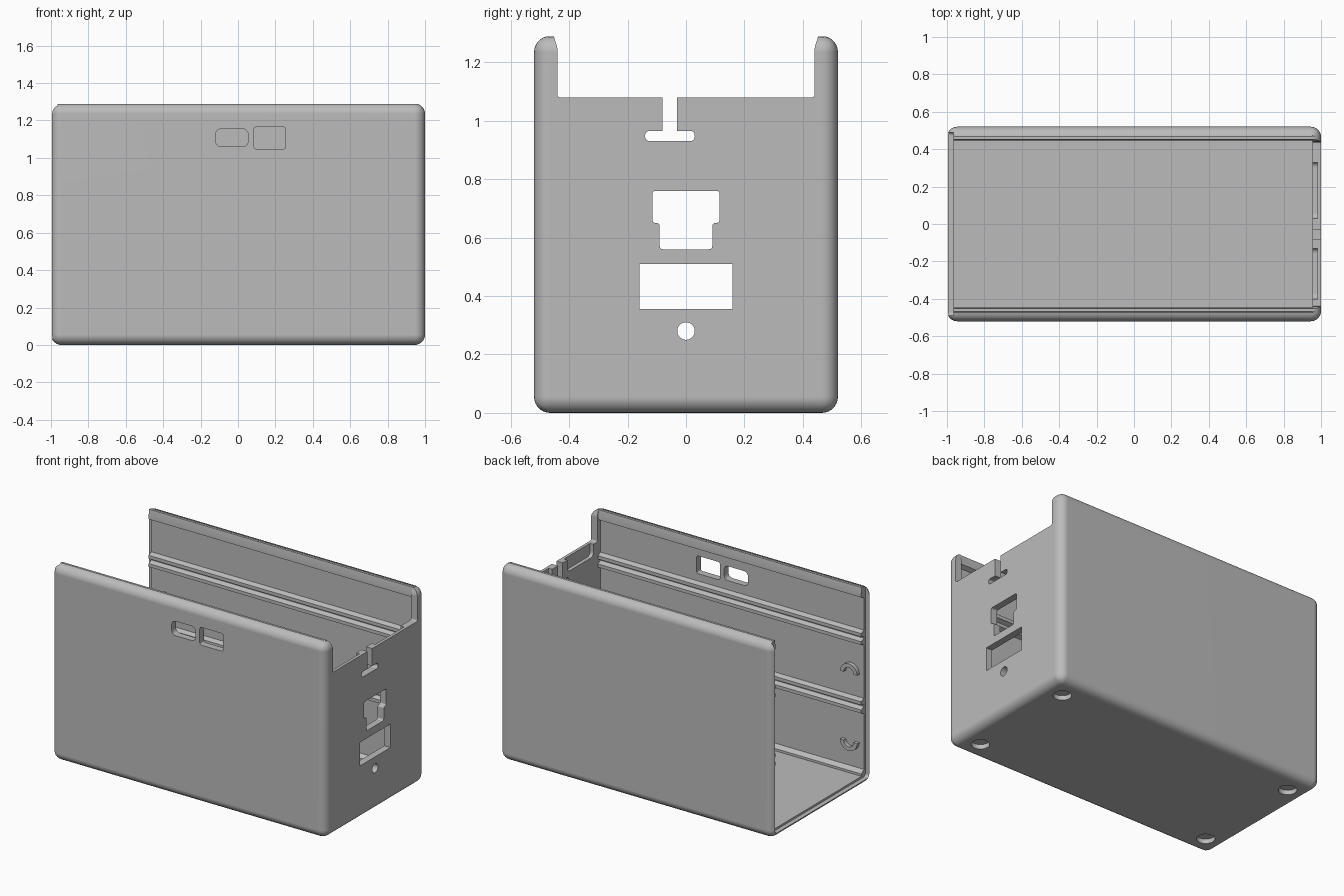
import bpy, bmesh, math
from mathutils import Vector

if "Cube" in bpy.data.objects:
    bpy.data.objects.remove(bpy.data.objects["Cube"], do_unlink=True)

grey = bpy.data.materials.new("matte_grey")
grey.use_nodes = True
grey.diffuse_color = (0.5, 0.5, 0.5, 1)
grey.node_tree.nodes["Principled BSDF"].inputs["Base Color"].default_value = (0.5, 0.5, 0.5, 1)

HALF_Y, TOP, WALL = 0.52, 1.29, 0.045
INNER_Y, INNER_X, END = HALF_Y - WALL, 1 - WALL, -0.965


def make_object(name, bm):
    bmesh.ops.recalc_face_normals(bm, faces=bm.faces)
    mesh = bpy.data.meshes.new(name)
    bm.to_mesh(mesh)
    bm.free()
    mesh.materials.append(grey)
    obj = bpy.data.objects.new(name, mesh)
    bpy.context.collection.objects.link(obj)
    return obj


def prism(name, points, axis, lo, hi):
    """Extrude a 2D outline along an axis."""
    def place(p, t):
        return {"x": (t, p[0], p[1]), "y": (p[0], t, p[1]), "z": (p[0], p[1], t)}[axis]
    bm = bmesh.new()
    a = [bm.verts.new(place(p, lo)) for p in points]
    b = [bm.verts.new(place(p, hi)) for p in points]
    bm.faces.new(a)
    bm.faces.new(b)
    for i in range(len(a)):
        j = (i + 1) % len(a)
        bm.faces.new((a[i], a[j], b[j], b[i]))
    return make_object(name, bm)


def rect(u0, u1, v0, v1):
    return [(u0, v0), (u1, v0), (u1, v1), (u0, v1)]


def rounded(points, r, steps=5):
    """Round every corner of an outline."""
    pts, out = [Vector(p) for p in points], []
    for i, p in enumerate(pts):
        a = p + (pts[i - 1] - p).normalized() * r
        b = p + (pts[(i + 1) % len(pts)] - p).normalized() * r
        for k in range(steps + 1):
            t = k / steps
            out.append(a * (1 - t) ** 2 + p * 2 * t * (1 - t) + b * t * t)
    return out


def circle(u, v, r, n=32):
    return [(u + r * math.cos(2 * math.pi * i / n), v + r * math.sin(2 * math.pi * i / n))
            for i in range(n)]


def cut(obj, cutter):
    cutter.hide_render = True
    mod = obj.modifiers.new("cut", "BOOLEAN")
    mod.operation, mod.solver, mod.object = "DIFFERENCE", "EXACT", cutter
    bpy.context.view_layer.objects.active = obj
    bpy.ops.object.modifier_apply(modifier=mod.name)
    bpy.data.objects.remove(cutter, do_unlink=True)


# Outer shell with soft edges
bm = bmesh.new()
bmesh.ops.create_cube(bm, size=1)
for v in bm.verts:
    v.co = (v.co.x * 2, v.co.y * 2 * HALF_Y, (v.co.z + 0.5) * TOP)
bmesh.ops.bevel(bm, geom=bm.edges[:], offset=0.055, segments=7, profile=0.5, affect="EDGES")
shell = make_object("case_shell", bm)

# Cavity, open at the top and one end, with a rebate for the end panel
cut(shell, prism("cavity", rect(-INNER_Y, INNER_Y, WALL, 1.5), "x", -1.2, INNER_X))
cut(shell, prism("rebate", rounded(rect(-0.49, 0.49, 0.032, 1.5), 0.02), "x", -1.2, END))

# Lowered end wall between two upright corner tabs
lowered = [(-0.44, 1.08), (0.44, 1.08), (0.44, 1.25), (0.453, 1.29),
           (0.453, 1.5), (-0.453, 1.5), (-0.453, 1.29), (-0.44, 1.25)]
cut(shell, prism("end_wall_opening", rounded(lowered, 0.01), "x", 0.9, 1.2))

# Shallow pockets behind the upper edge of the end wall
for y0, y1 in ((-0.4, -0.13), (0.03, 0.33)):
    cut(shell, prism("latch_pocket", rounded(rect(y0, y1, 1.0, 1.3), 0.03), "x", 0.9, 0.98))

# Connector openings in the end wall
socket = [(-0.09, 0.56), (0.09, 0.56), (0.09, 0.65), (0.115, 0.65),
          (0.115, 0.76), (-0.115, 0.76), (-0.115, 0.65), (-0.09, 0.65)]
end_holes = [
    rounded(rect(-0.14, 0.03, 0.93, 0.965), 0.017),
    rounded(rect(-0.08, -0.03, 0.945, 1.3), 0.005),
    rounded(socket, 0.012),
    rect(-0.16, 0.16, 0.355, 0.51),
    circle(0, 0.28, 0.03),
]
for outline in end_holes:
    cut(shell, prism("end_hole", outline, "x", 0.8, 1.2))

# Two small windows in the front wall
for outline in (rounded(rect(-0.12, 0.055, 1.06, 1.155), 0.035),
                rounded(rect(0.085, 0.255, 1.048, 1.165), 0.015)):
    cut(shell, prism("front_window", outline, "y", -0.7, -0.3))

# Foot recesses underneath
for x in (-0.865, 0.865):
    for y in (-0.375, 0.375):
        cut(shell, prism("foot_recess", circle(x, y, 0.055), "z", -0.1, 0.03))

parts = [shell]

# Inner rails: lid lip, two slotted board guides and floor strip on each wall
RIB = 0.447


def rib_outline(z):
    return [(0.48, z - 0.025), (RIB, z - 0.012), (RIB, z + 0.01), (0.48, z + 0.025)]


lip = [(0.48, 1.21), (RIB, 1.225), (RIB, 1.25), (0.453, 1.288), (0.468, 1.288), (0.48, 1.275)]
strip = [(0.48, 0.04), (0.45, 0.04), (0.45, 0.06), (0.48, 0.085)]
rails = {"lid_lip": lip, "floor_strip": strip}
for label, z in (("upper", 0.95), ("lower", 0.5)):
    rails[label + "_guide_top"] = rib_outline(z + 0.027)
    rails[label + "_guide_bottom"] = rib_outline(z - 0.027)

for side, sign in (("front", -1), ("back", 1)):
    for label, outline in rails.items():
        pts = [(sign * y, z) for y, z in outline]
        parts.append(prism(side + "_" + label, pts, "x", END, INNER_X + 0.01))
    # Half-ring bosses near the open end
    for label, z, up in (("upper", 0.70, 1), ("lower", 0.25, -1)):
        arc = [math.pi * i / 16 for i in range(17)]
        ring = [(-0.87 + r * math.cos(a), z + up * r * math.sin(a))
                for r, angles in ((0.062, arc), (0.036, arc[::-1])) for a in angles]
        lo, hi = sorted((sign * 0.45, sign * 0.48))
        parts.append(prism(side + "_" + label + "_boss", ring, "y", lo, hi))

# Smooth fillets, crisp edges
bpy.ops.object.select_all(action="DESELECT")
for obj in parts:
    obj.select_set(True)
bpy.context.view_layer.objects.active = shell
bpy.ops.object.shade_smooth_by_angle(angle=math.radians(30))
weighted = shell.modifiers.new("weighted_normals", "WEIGHTED_NORMAL")
weighted.keep_sharp = True
